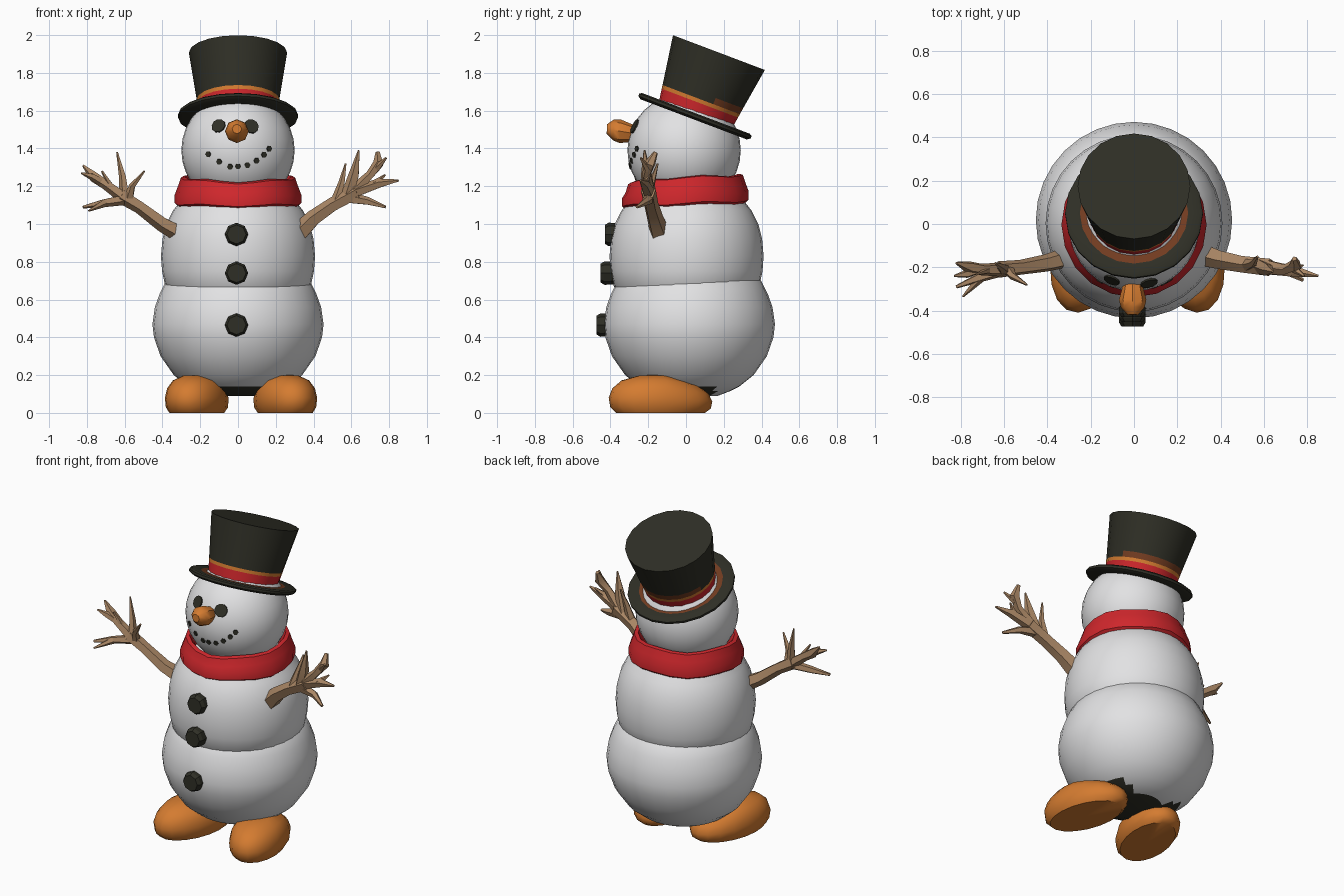
import bpy, bmesh, math
from mathutils import Vector, Matrix

if "Cube" in bpy.data.objects:
    bpy.data.objects.remove(bpy.data.objects["Cube"])

def material(name, rgb):
    m = bpy.data.materials.new(name)
    m.diffuse_color = (*rgb, 1)
    m.use_nodes = True
    m.node_tree.nodes["Principled BSDF"].inputs["Base Color"].default_value = m.diffuse_color
    return m

SNOW = material("snow white", (0.76, 0.76, 0.77))
COAL = material("coal black", (0.028, 0.028, 0.019))
RED = material("scarf red", (0.62, 0.02, 0.025))
ORANGE = material("carrot orange", (0.66, 0.20, 0.03))
RUST = material("rust brown", (0.17, 0.045, 0.015))
TWIG = material("twig brown", (0.40, 0.24, 0.13))

def finish(name, bm, mats, matrix=Matrix(), rule=None, angle=40):
    bmesh.ops.remove_doubles(bm, verts=bm.verts, dist=1e-5)
    bmesh.ops.recalc_face_normals(bm, faces=bm.faces)
    for f in bm.faces:
        if rule:
            f.material_index = rule(f.calc_center_median())
    bm.transform(matrix)
    me = bpy.data.meshes.new(name)
    bm.to_mesh(me)
    bm.free()
    for m in mats:
        me.materials.append(m)
    me.shade_smooth()
    me.set_sharp_from_angle(angle=math.radians(angle))
    ob = bpy.data.objects.new(name, me)
    bpy.context.collection.objects.link(ob)
    return ob

def lathe(name, profile, segs, mats, matrix=Matrix(), rule=None, angle=40,
          closed=False, deform=None):
    """Revolve (radius, height) points about z, optionally bend, then place."""
    bm = bmesh.new()
    rings = [[bm.verts.new((r * math.cos(2 * math.pi * i / segs),
                            r * math.sin(2 * math.pi * i / segs), z))
              for i in range(segs)] for r, z in profile]
    pairs = list(zip(rings, rings[1:])) + ([(rings[-1], rings[0])] if closed else [])
    for a, b in pairs:
        for i in range(segs):
            j = (i + 1) % segs
            bm.faces.new((a[i], a[j], b[j], b[i]))
    if deform:
        for v in bm.verts:
            v.co = deform(v.co.copy())
    return finish(name, bm, mats, matrix, rule, angle)

def tubes(name, paths, mat, sides=5):
    """Tapered sticks; each path is a list of (x, y, z, radius)."""
    bm = bmesh.new()
    for path in paths:
        pts = [Vector(p[:3]) for p in path]
        rings = []
        for k, p in enumerate(pts):
            d = (pts[min(k + 1, len(pts) - 1)] - pts[max(k - 1, 0)]).normalized()
            u = d.cross(Vector((0, 1, 0))).normalized()
            w = d.cross(u)
            r = path[k][3]
            rings.append([bm.verts.new(p + r * (u * math.cos(t) + w * math.sin(t)))
                          for t in (2 * math.pi * i / sides for i in range(sides))])
        for a, b in zip(rings, rings[1:]):
            for i in range(sides):
                j = (i + 1) % sides
                bm.faces.new((a[i], a[j], b[j], b[i]))
        bm.faces.new(rings[0])
        bm.faces.new(rings[-1])
    return finish(name, bm, [mat], angle=35)

T = Matrix.Translation

# Snow balls; the lowest has a dark underside
lathe("lower_ball", [(0, .09), (.15, .09), (.215, .115), (.265, .14), (.34, .20),
                     (.41, .30), (.445, .40), (.453, .47), (.44, .56), (.415, .63),
                     (.38, .70), (.3, .76), (0, .78)],
      32, [SNOW, COAL], T((0, .018, 0)), lambda c: int(c.z < .13 and c.y < .12))
lathe("middle_ball", [(0, .58), (.33, .60), (.385, .67), (.402, .75), (.408, .83),
                      (.40, .92), (.38, 1.0), (.345, 1.07), (.29, 1.14), (0, 1.2)],
      32, [SNOW], T((0, .003, 0)))
HEAD, HR = Vector((0, -.01, 1.39)), .30
lathe("head", [(HR * math.sin(math.pi * k / 16), -HR * math.cos(math.pi * k / 16))
               for k in range(17)], 32, [SNOW], T(HEAD))

# Scarf, dipping towards the front
def sag(c):
    s = c.y / .33
    a = math.atan2(c.y, c.x)
    c.z += .012 * s - .02 * max(0, -s) ** 2 * (c.z > 1.18) + .006 * math.sin(5 * a)
    return c
lathe("scarf", [(.25, 1.11), (.31, 1.09), (.335, 1.11), (.335, 1.155), (.318, 1.20),
                (.303, 1.245), (.28, 1.25), (.25, 1.20)],
      20, [RED], T((0, -.003, 0)), closed=True, deform=sag, angle=35)

# Hat: brim and flared crown, tilted back
TILT = T((0, .045, 1.565)) @ Matrix.Rotation(math.radians(-20.7), 4, 'X')
lathe("hat_brim", [(0, -.012), (.30, -.012), (.318, 0), (.318, .014), (.305, .022),
                   (.25, .018), (0, .018)],
      20, [COAL, RUST], TILT,
      lambda c: int(c.z > .016 and math.hypot(c.x, c.y) < .2))

def band(c):
    if c.z < .085:
        return 1
    if c.z < .105:
        return 2
    return 3 if c.z < .14 and c.y > .05 else 0
lathe("hat_crown", [(.205, .01), (.216, .08), (.219, .10), (.224, .135), (.26, .366),
                    (0, .366)], 20, [COAL, RED, ORANGE, RUST], TILT, band)

# Carrot nose
lathe("nose", [(0, 0), (.04, 0), (.05, .05), (.063, .10), (.055, .135), (.025, .17), (0, .17)],
      8, [ORANGE], T((-.006, -.25, 1.475)) @ Matrix.Rotation(math.radians(88), 4, 'X'),
      deform=lambda c: c + Vector((0, .13 * c.z, 0)))

# Eyes and mouth: thin plates lying on the head
def plate(name, x, z, r, sides):
    dx, dz = x - HEAD.x, z - HEAD.z
    n = Vector((dx, -math.sqrt(HR * HR - dx * dx - dz * dz), dz)).normalized()
    lathe(name, [(0, -.005), (r, -.005), (r, .004), (0, .004)], sides, [COAL],
          T(HEAD + n * HR) @ n.to_track_quat('Z', 'Y').to_matrix().to_4x4())
plate("eye_left", -.103, 1.52, .038, 10)
plate("eye_right", .07, 1.517, .04, 10)
for i, (x, z) in enumerate([(-.158, 1.37), (-.10, 1.33), (-.042, 1.303), (0, 1.305),
                            (.05, 1.312), (.098, 1.335), (.138, 1.367), (.165, 1.398)]):
    plate(f"mouth_dot_{i + 1}", x, z, .016, 6)

# Coal buttons
for i, (y, z) in enumerate([(-.43, .945), (-.452, .74), (-.473, .465)]):
    lathe(f"button_{i + 1}", [(0, 0), (.05, 0), (.062, -.02), (.06, -.08), (0, -.08)],
          8, [COAL], T((-.008, y, z)) @ Matrix.Rotation(math.radians(90), 4, 'X'), angle=25)

# Feet: flat-bottomed ovals, toes splayed outwards
def foot_shape(c):
    y = c.y * .28
    return Vector((c.x * .16, y, c.z * (1 - .9 * max(0, y))))
for side, x in (("left", -.218), ("right", .25)):
    s = math.copysign(1, x)
    lathe(f"foot_{side}", [(0, 0), (.86, 0), (.97, .03), (1, .08), (.93, .13),
                           (.75, .172), (.42, .197), (0, .203)],
          18, [ORANGE], T((x, -.135, 0)) @ Matrix.Rotation(s * math.radians(14), 4, 'Z'),
          deform=foot_shape)

# Stick arms with branching fingers
tubes("arm_left", [
    [(-.29, -.15, .94, .05), (-.40, -.18, 1.0, .042), (-.52, -.2, 1.09, .036), (-.62, -.21, 1.15, .04)],
    [(-.59, -.21, 1.13, .035), (-.70, -.21, 1.21, .028), (-.76, -.2, 1.25, .03), (-.82, -.18, 1.31, .006)],
    [(-.72, -.21, 1.22, .022), (-.77, -.23, 1.25, .02), (-.83, -.24, 1.27, .005)],
    [(-.66, -.21, 1.18, .02), (-.72, -.23, 1.28, .006)],
    [(-.60, -.21, 1.14, .03), (-.61, -.2, 1.25, .02), (-.64, -.18, 1.38, .005)],
    [(-.58, -.21, 1.13, .028), (-.56, -.24, 1.2, .018), (-.495, -.28, 1.28, .005)],
    [(-.60, -.21, 1.13, .03), (-.72, -.25, 1.11, .022), (-.82, -.29, 1.09, .008)],
    [(-.71, -.25, 1.11, .022), (-.79, -.335, 1.07, .005)]], TWIG)
tubes("arm_right", [
    [(.32, -.14, .95, .055), (.40, -.165, 1.03, .045), (.50, -.185, 1.1, .04), (.63, -.2, 1.17, .042)],
    [(.52, -.19, 1.12, .03), (.55, -.18, 1.22, .018), (.57, -.15, 1.32, .005)],
    [(.58, -.195, 1.15, .035), (.615, -.21, 1.26, .03), (.64, -.22, 1.39, .005)],
    [(.62, -.2, 1.18, .034), (.70, -.21, 1.26, .024), (.745, -.19, 1.32, .03), (.74, -.16, 1.38, .012)],
    [(.73, -.2, 1.29, .022), (.785, -.24, 1.35, .006)],
    [(.62, -.2, 1.17, .034), (.75, -.22, 1.215, .026), (.85, -.24, 1.23, .006)],
    [(.72, -.22, 1.21, .022), (.78, -.19, 1.26, .005)],
    [(.58, -.195, 1.14, .034), (.69, -.21, 1.12, .022), (.78, -.26, 1.09, .008)]], TWIG)
